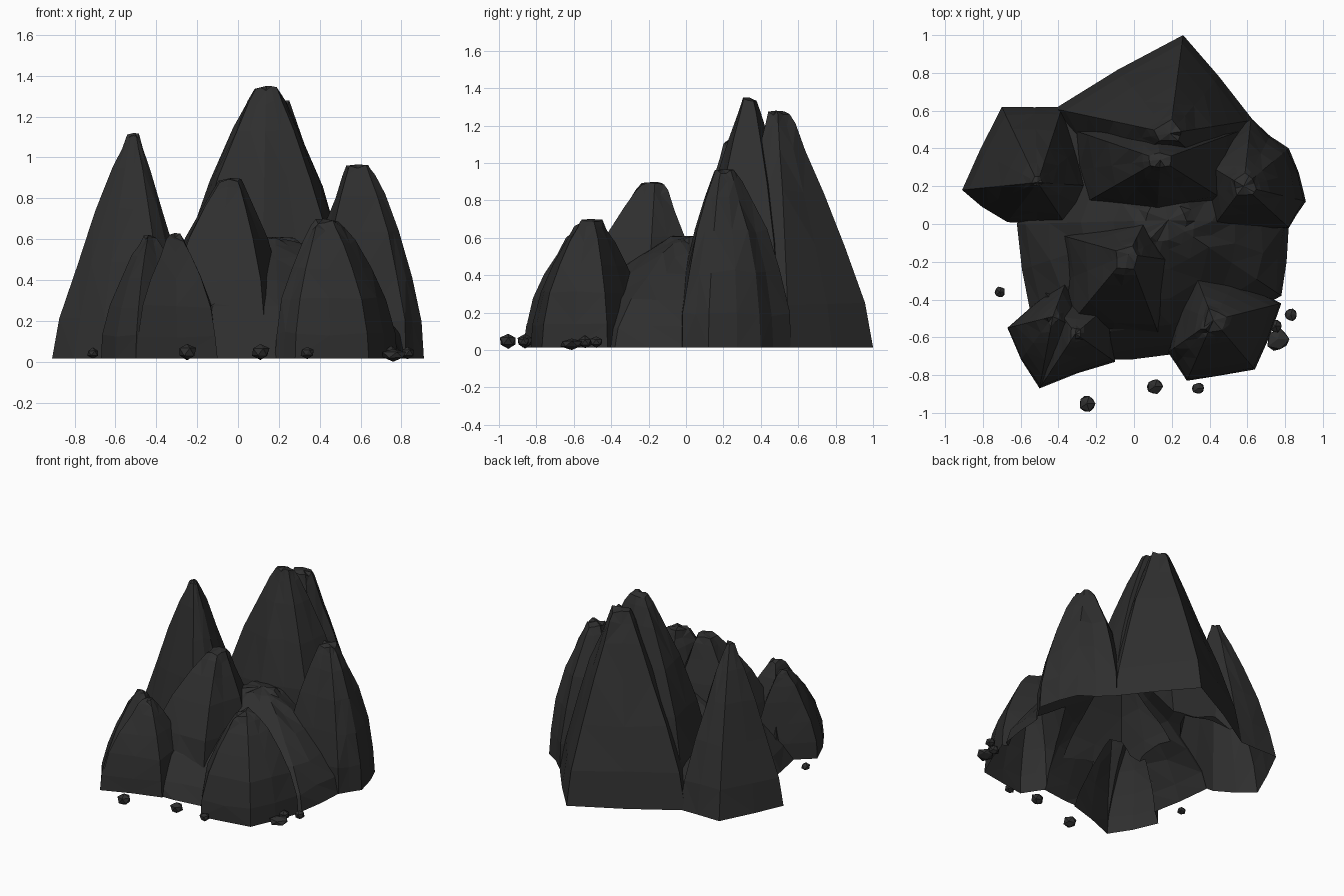
import bpy, bmesh, random
from mathutils import Vector

random.seed(4)
cube = bpy.data.objects.get("Cube")
if cube:
    bpy.data.objects.remove(cube)

GROUND = 0.015
LEVELS = (0, .2, .44, .67, .85, .95, 1)
rocks = []

stone = bpy.data.materials.new("dark_stone")
stone.use_nodes = True
colour = (.028, .028, .028, 1)
stone.diffuse_color = colour
bsdf = stone.node_tree.nodes["Principled BSDF"]
bsdf.inputs["Base Color"].default_value = colour
bsdf.inputs["Roughness"].default_value = .9


def make_object(name, bm):
    bmesh.ops.recalc_face_normals(bm, faces=bm.faces)
    mesh = bpy.data.meshes.new(name)
    bm.to_mesh(mesh)
    bm.free()
    mesh.materials.append(stone)
    obj = bpy.data.objects.new(name, mesh)
    bpy.context.collection.objects.link(obj)
    return obj


def split_edges(corners):
    """Add a slightly displaced point in the middle of every footprint edge."""
    outline = []
    for i, corner in enumerate(corners):
        a, b = Vector(corner), Vector(corners[(i + 1) % len(corners)])
        wobble = Vector((random.uniform(-.015, .015), random.uniform(-.015, .015)))
        outline += [a, (a + b) / 2 + wobble]
    return outline


def add_rock(name, apex, power, taper, corners):
    """Loft a rock from its footprint to its apex; a higher power is blunter."""
    bm = bmesh.new()
    tip = Vector(apex[:2])
    height = apex[2] - GROUND
    outline = split_edges(corners)
    n = len(outline)

    # Each rock starts at its own depth below the ground
    depth = GROUND - .04 - .02 * len(rocks)
    rings = [[bm.verts.new((p.x, p.y, depth)) for p in outline]]
    for t in LEVELS:
        width = 1 - taper * t ** power
        ring = []
        for p in outline:
            rough = 0 if t == 0 else .025
            xy = tip + (p - tip) * width * (1 + random.uniform(-rough, rough))
            z = GROUND + height * t - random.uniform(0, rough)
            ring.append(bm.verts.new((xy.x, xy.y, max(z, GROUND))))
        rings.append(ring)

    top = bm.verts.new(apex)
    bm.faces.new(rings[0][::-1])
    for i in range(n):
        j = (i + 1) % n
        for low, high in zip(rings, rings[1:]):
            bm.faces.new((low[i], low[j], high[j], high[i]))
        bm.faces.new((rings[-1][i], rings[-1][j], top))
    bmesh.ops.triangulate(bm, faces=bm.faces)
    rocks.append(make_object(name, bm))


# Sloping mound that ties the rocks together
add_rock("rock_formation", (.18, .02, .61), 1.7, .85,
         [(-.55, -.46), (-.62, 0), (-.4, .58), (.6, .52),
          (.82, 0), (.78, -.38), (.2, -.69), (-.2, -.72)])

# Tall double spire at the back
add_rock("main_spire", (.14, .34, 1.35), 1.8, .87,
         [(.58, .5), (.1, .62), (-.33, .5), (-.28, .1), (.12, .02), (.52, .1)])
add_rock("rear_spire", (.19, .48, 1.28), 1.35, .86,
         [(.26, 1), (-.42, .61), (-.2, .2), (.5, .2), (.63, .55)])

# Spires on either side and in the centre
add_rock("left_spire", (.58, .2, .965), 2, .8,
         [(.91, .12), (.82, .4), (.62, .56), (.33, .35), (.4, -.04), (.82, -.02)])
add_rock("right_spire", (-.51, .22, 1.12), 1.35, .92,
         [(-.91, .18), (-.7, .62), (-.38, .62), (-.2, .2), (-.35, -.02), (-.67, .01)])
add_rock("centre_spire", (-.03, -.16, .9), 1.8, .83,
         [(-.38, -.58), (.14, -.61), (.26, -.2), (.1, .1), (-.42, -.05)])

# Low rocks at the front
add_rock("front_left_rock", (.42, -.51, .7), 2, .8,
         [(.18, -.68), (.28, -.83), (.64, -.77), (.78, -.42), (.3, -.2)])
add_rock("front_right_rock", (-.31, -.58, .63), 2, .87,
         [(-.5, -.87), (-.1, -.73), (-.1, -.4), (-.48, -.35)])
add_rock("front_right_shoulder", (-.43, -.49, .62), 2, .87,
         [(-.67, -.55), (-.5, -.87), (-.2, -.6), (-.35, -.28)])

# Fuse the rocks into one skin
formation = rocks[0]
for rock in rocks[1:]:
    fuse = formation.modifiers.new("fuse", 'BOOLEAN')
    fuse.operation = 'UNION'
    fuse.solver = 'EXACT'
    fuse.object = rock
deps = bpy.context.evaluated_depsgraph_get()
skin = bpy.data.meshes.new_from_object(formation.evaluated_get(deps))
formation.modifiers.clear()
formation.data = skin
for rock in rocks[1:]:
    bpy.data.objects.remove(rock)

# Slice level with the ground, leaving the underside open
bm = bmesh.new()
bm.from_mesh(skin)
bmesh.ops.bisect_plane(bm, geom=bm.verts[:] + bm.edges[:] + bm.faces[:],
                       plane_co=(0, 0, GROUND), plane_no=(0, 0, 1), clear_inner=True)
bm.to_mesh(skin)
bm.free()


def add_pebble(x, y, radius):
    bm = bmesh.new()
    bmesh.ops.create_icosphere(bm, subdivisions=1, radius=radius)
    for v in bm.verts:
        v.co *= random.uniform(.85, 1.12)
        v.co.z *= .03 / radius if radius > .05 else .85
    lowest = min(v.co.z for v in bm.verts)
    lift = max(0, GROUND * 2 - radius / 2)
    bmesh.ops.translate(bm, verts=bm.verts, vec=(x, y, lift - lowest))
    make_object("pebble", bm)


# Loose pebbles around the foot
for x, y, radius in [(-.71, -.36, .03), (-.25, -.95, .047), (.11, -.86, .044),
                     (.34, -.87, .035), (.76, -.61, .065), (.75, -.54, .04),
                     (.83, -.48, .036)]:
    add_pebble(x, y, radius)
